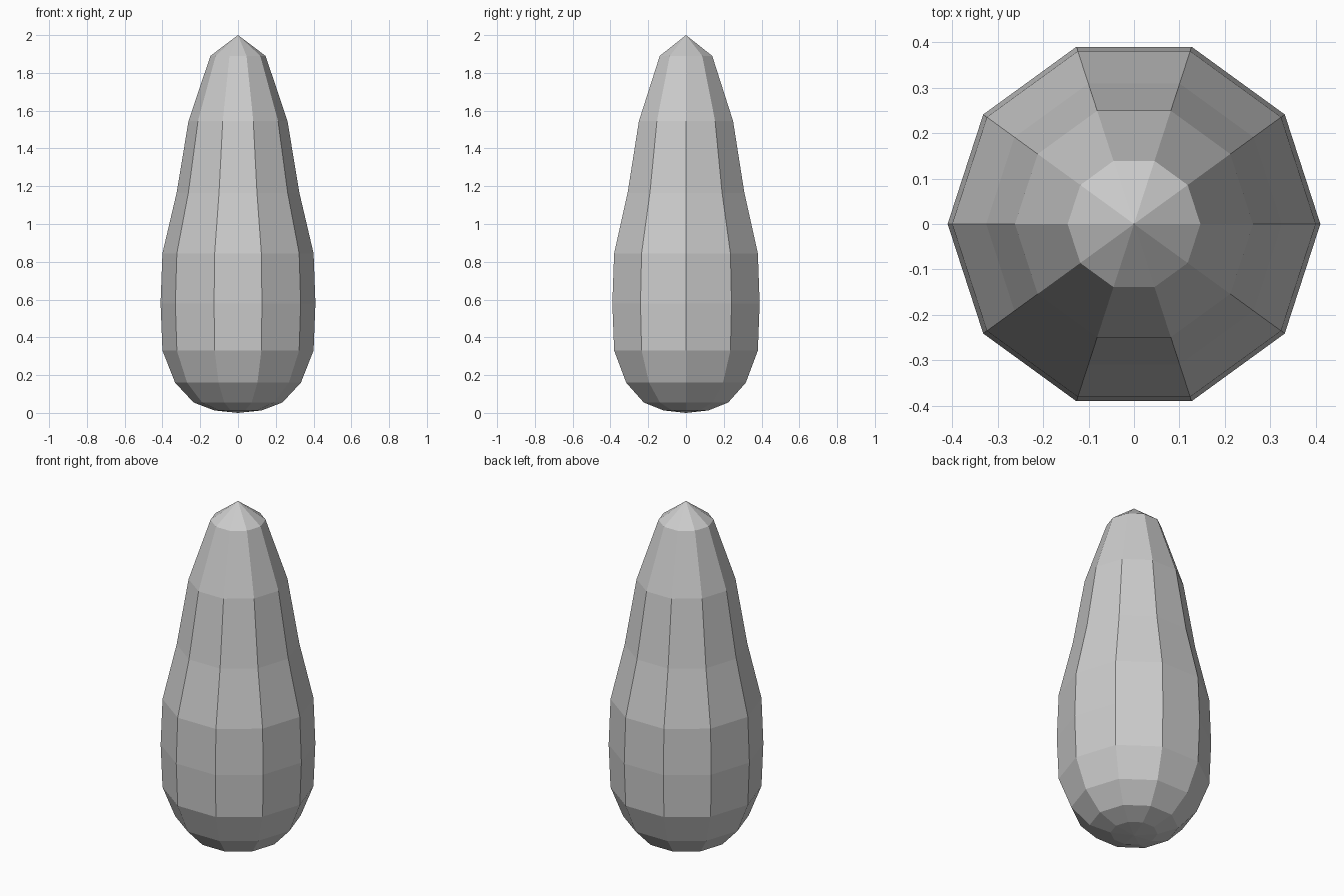
import bpy, bmesh
from math import cos, sin, tau

if "Cube" in bpy.data.objects:
    bpy.data.objects.remove(bpy.data.objects["Cube"])

SIDES = 10

# Lathe profile (radius, height) between the bottom and top poles
profile = [(0.125, 0.013), (0.235, 0.055), (0.333, 0.16), (0.40, 0.33),
           (0.41, 0.58), (0.40, 0.845), (0.325, 1.165), (0.262, 1.545),
           (0.146, 1.89)]

bm = bmesh.new()
rings = [[bm.verts.new((r * cos(tau * i / SIDES), r * sin(tau * i / SIDES), z))
          for i in range(SIDES)] for r, z in profile]
bottom = bm.verts.new((0, 0, 0))
top = bm.verts.new((0, 0, 2))

for i in range(SIDES):
    j = (i + 1) % SIDES
    # Side bands
    for low, high in zip(rings, rings[1:]):
        bm.faces.new((low[i], low[j], high[j], high[i]))
    # Pointed top and shallow bottom
    bm.faces.new((rings[-1][i], rings[-1][j], top))
    bm.faces.new((rings[0][j], rings[0][i], bottom))

mesh = bpy.data.meshes.new("tapered_body")
bm.to_mesh(mesh)
bm.free()
body = bpy.data.objects.new("tapered_body", mesh)
bpy.context.collection.objects.link(body)
